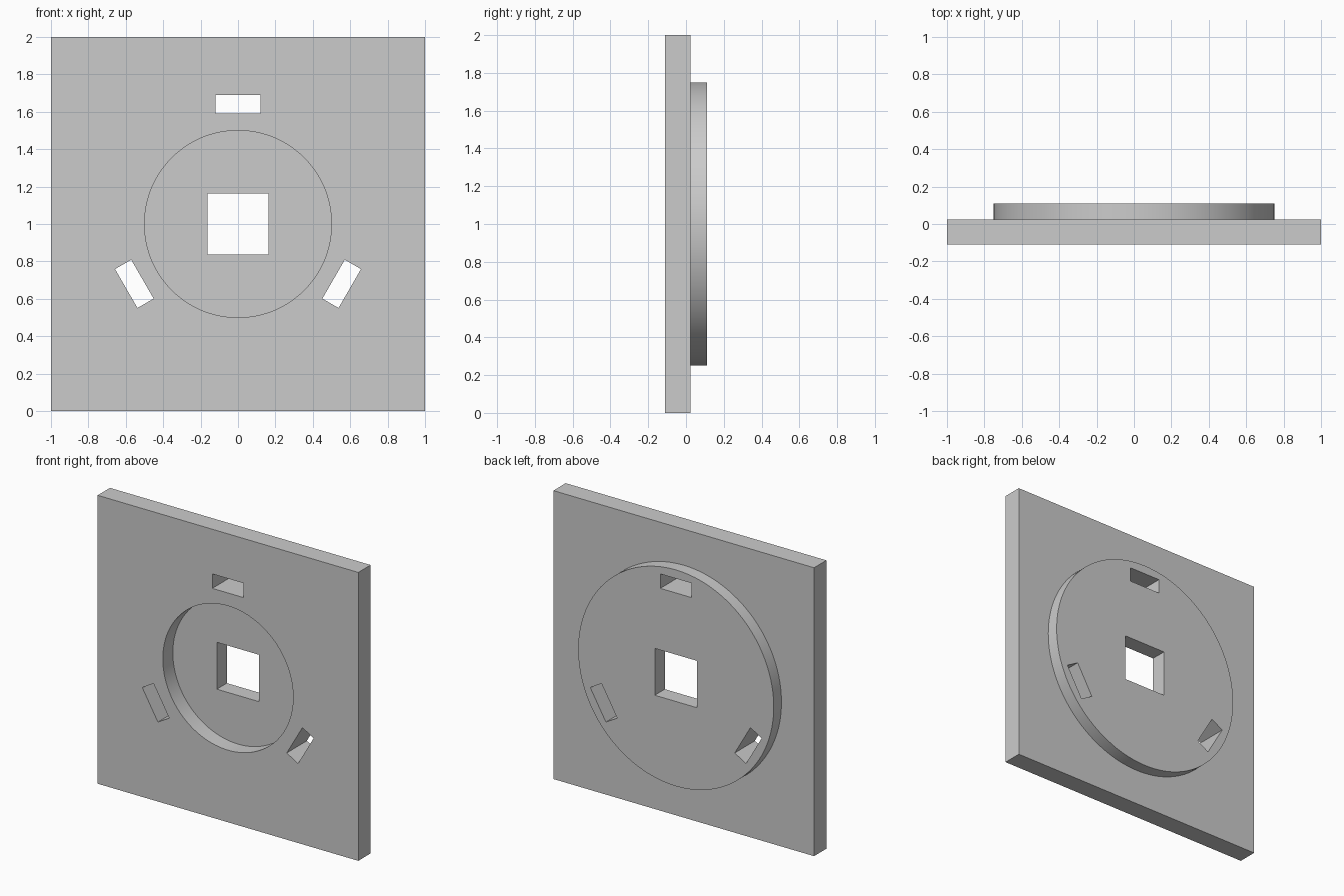
import bpy
import math
from mathutils import Matrix, Vector

old = bpy.data.objects.get("Cube")
if old:
    bpy.data.objects.remove(old, do_unlink=True)

CENTRE = Vector((0, 0, 1))
FRONT, STEP, BACK = -0.11, 0.025, 0.11

grey = bpy.data.materials.new("light_grey")
grey.use_nodes = True
grey.diffuse_color = (0.6, 0.6, 0.6, 1)
grey.node_tree.nodes["Principled BSDF"].inputs["Base Color"].default_value = (0.6, 0.6, 0.6, 1)


def finish(name):
    obj = bpy.context.object
    obj.name = name
    bpy.ops.object.transform_apply(location=True, rotation=True, scale=True)
    obj.data.materials.append(grey)
    return obj


def block(name, width, height, y0, y1, offset=0, turn=0):
    """Box placed at a radial offset above the centre, then turned about it."""
    spin = Matrix.Rotation(turn, 4, 'Y')
    bpy.ops.mesh.primitive_cube_add(size=1, rotation=(0, turn, 0),
                                    location=CENTRE + spin @ Vector((0, (y0 + y1) / 2, offset)))
    bpy.context.object.scale = (width, y1 - y0, height)
    return finish(name)


def disc(name, radius, y0, y1):
    bpy.ops.mesh.primitive_cylinder_add(vertices=128, radius=radius, depth=y1 - y0,
                                        location=CENTRE + Vector((0, (y0 + y1) / 2, 0)),
                                        rotation=(math.pi / 2, 0, 0))
    return finish(name)


def combine(target, other, operation):
    mod = target.modifiers.new(other.name, 'BOOLEAN')
    mod.operation = operation
    mod.solver = 'EXACT'
    mod.object = other
    bpy.context.view_layer.objects.active = target
    bpy.ops.object.modifier_apply(modifier=mod.name)
    bpy.data.objects.remove(other, do_unlink=True)


# Square plate with a raised round boss on the back
plate = block("mounting_plate", 2, 2, FRONT, STEP)
combine(plate, disc("back_boss", 0.75, STEP - 0.05, BACK), 'UNION')

# Round recess in the front and square hole through the middle
combine(plate, disc("front_recess", 0.5, FRONT - 0.1, 0), 'DIFFERENCE')
combine(plate, block("centre_hole", 0.325, 0.325, -0.3, 0.3), 'DIFFERENCE')

# Three slots spaced evenly around the centre
for i in range(3):
    slot = block(f"slot_{i}", 0.24, 0.1, -0.3, 0.3, 0.64, i * math.tau / 3)
    combine(plate, slot, 'DIFFERENCE')

# Smooth round walls, crisp edges
bpy.ops.object.select_all(action='DESELECT')
plate.select_set(True)
bpy.context.view_layer.objects.active = plate
bpy.ops.object.shade_smooth_by_angle(angle=math.radians(30))
